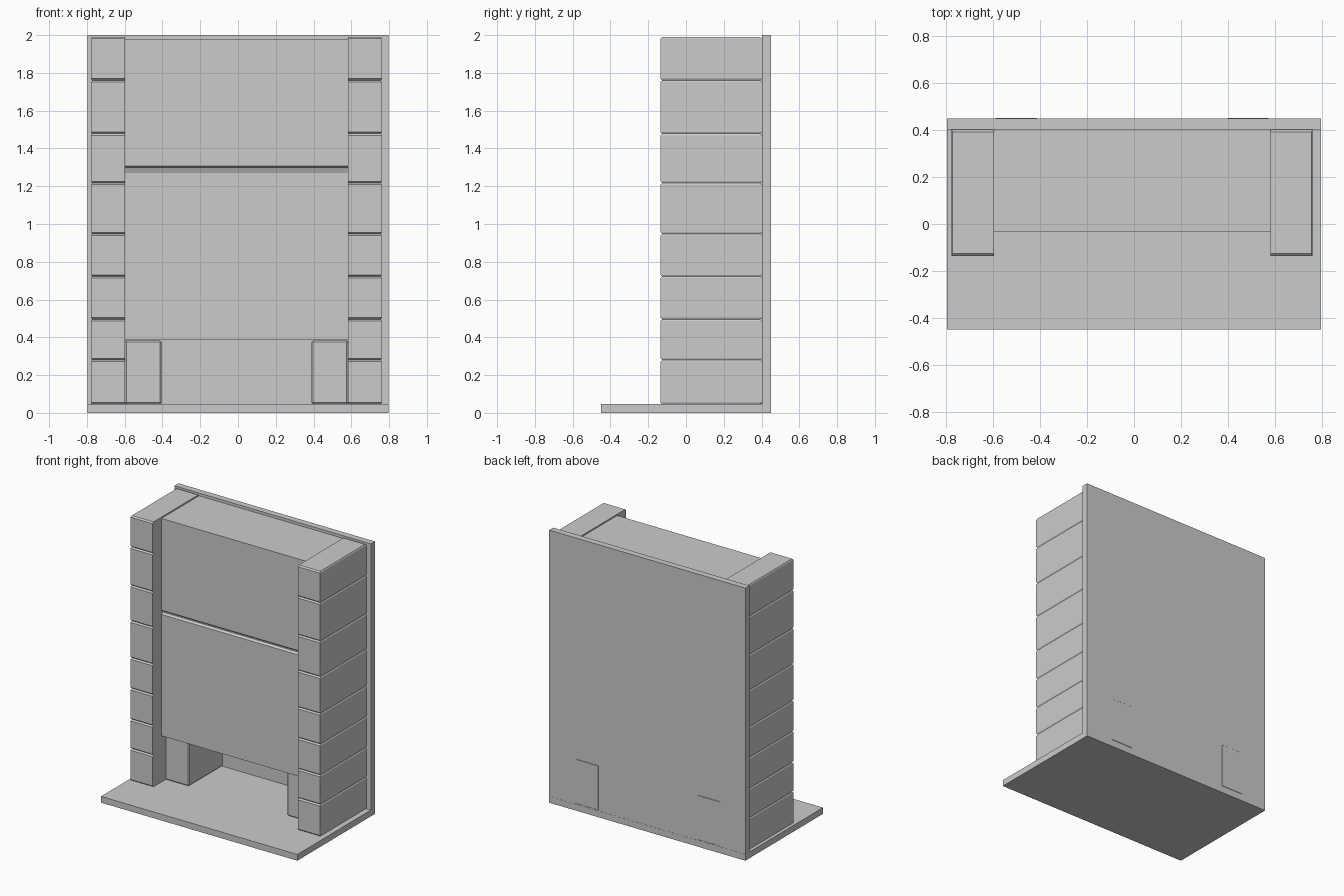
import bpy, bmesh

if "Cube" in bpy.data.objects:
    bpy.data.objects.remove(bpy.data.objects["Cube"])


def finish(name, bm):
    bmesh.ops.recalc_face_normals(bm, faces=bm.faces)
    mesh = bpy.data.meshes.new(name)
    bm.to_mesh(mesh)
    bm.free()
    obj = bpy.data.objects.new(name, mesh)
    bpy.context.collection.objects.link(obj)
    return obj


def loft(bm, rings):
    """Skin a stack of closed rings and cap both ends."""
    loops = [[bm.verts.new(p) for p in ring] for ring in rings]
    n = len(loops[0])
    for a, b in zip(loops, loops[1:]):
        for i in range(n):
            j = (i + 1) % n
            bm.faces.new((a[i], a[j], b[j], b[i]))
    bm.faces.new(loops[0])
    bm.faces.new(loops[-1])


def rect(x0, x1, y0, y1, z):
    return [(x0, y0, z), (x1, y0, z), (x1, y1, z), (x0, y1, z)]


def box(name, x0, x1, y0, y1, z0, z1, bevel=0):
    bm = bmesh.new()
    loft(bm, [rect(x0, x1, y0, y1, z0), rect(x0, x1, y0, y1, z1)])
    obj = finish(name, bm)
    if bevel:
        mod = obj.modifiers.new("edge_bevel", "BEVEL")
        mod.width = bevel
        mod.segments = 1
    return obj


AXIS = -0.008   # the chimney sits slightly left of the slab centre
BASE_TOP = 0.046

# Hearth slab and rear wall
box("hearth_slab", -0.797, 0.797, -0.45, 0.45, 0, BASE_TOP)
box("rear_wall", -0.797, 0.797, 0.402, 0.449, BASE_TOP, 2.0)

# Side columns of stacked stones with chamfered joints
joints = [BASE_TOP, 0.28, 0.495, 0.722, 0.947, 1.217, 1.478, 1.76, 1.99]
for side, label in ((-1, "left"), (1, "right")):
    bm = bmesh.new()
    inner, outer = AXIS + side * 0.59, AXIS + side * 0.77
    for z0, z1 in zip(joints, joints[1:]):
        def ring(z, inset):
            return rect(inner, outer - side * inset * 0.5,
                        -0.136 + inset, 0.402 - inset, z)
        loft(bm, [ring(z0, 0.01), ring(z0 + 0.009, 0),
                  ring(z1 - 0.009, 0), ring(z1, 0.01)])
    finish(label + "_stone_column", bm)

    # Firebox cheek block, passing through the rear wall
    a, b = sorted((AXIS + side * 0.398, inner))
    box(label + "_firebox_cheek", a, b, 0.01, 0.451, BASE_TOP, 0.384, 0.008)

# Chimney breast: side profile with a groove, extruded across
profile = [(0.402, 0.385), (-0.034, 0.385), (-0.034, 1.276), (-0.019, 1.287),
           (-0.019, 1.296), (-0.034, 1.307), (-0.034, 1.98), (0.402, 1.98)]
bm = bmesh.new()
loft(bm, [[(x, y, z) for y, z in profile] for x in (AXIS - 0.59, AXIS + 0.59)])
finish("chimney_breast", bm)
